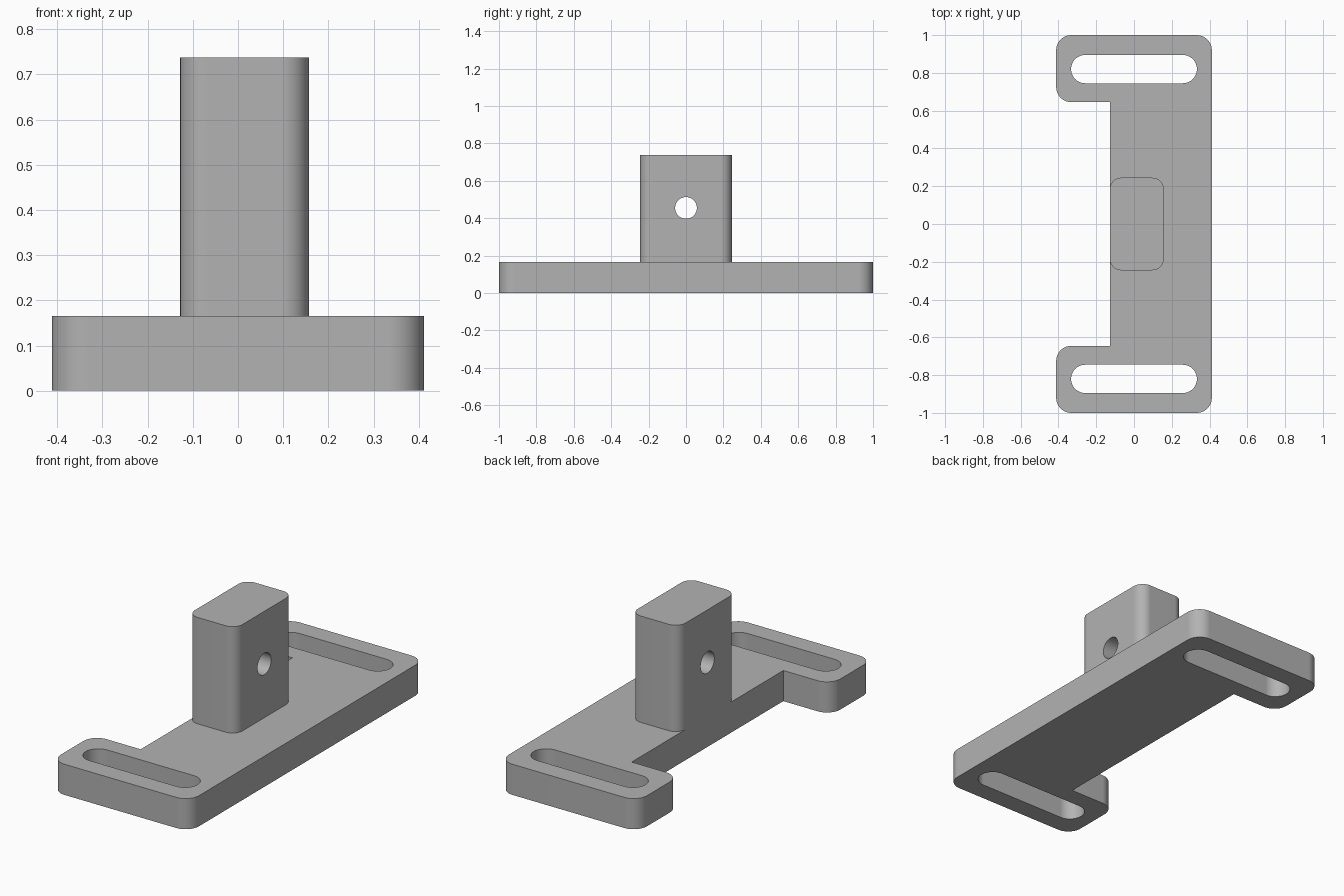
import bpy
import bmesh
from math import cos, sin, pi
from mathutils import Matrix, Vector

default_cube = bpy.data.objects.get("Cube")
if default_cube:
    bpy.data.objects.remove(default_cube, do_unlink=True)

grey = bpy.data.materials.new("plain grey")
grey.use_nodes = True
GREY = (0.45, 0.45, 0.45, 1)
grey.diffuse_color = GREY
grey.node_tree.nodes["Principled BSDF"].inputs["Base Color"].default_value = GREY


def rounded(corners, steps=12):
    """Turn (x, y, radius) corners into an outline with arcs at the corners."""
    outline = []
    for i, (x, y, r) in enumerate(corners):
        p = Vector((x, y))
        if r == 0:
            outline.append(p)
            continue
        a = (Vector(corners[i - 1][:2]) - p).normalized() * r
        b = (Vector(corners[(i + 1) % len(corners)][:2]) - p).normalized() * r
        for k in range(steps + 1):
            t = pi / 2 * k / steps
            outline.append(p + a * (1 - sin(t)) + b * (1 - cos(t)))
    return outline


def rectangle(x0, x1, y0, y1, r):
    return rounded([(x0, y0, r), (x1, y0, r), (x1, y1, r), (x0, y1, r)])


def prism(name, outline, bottom, top, transform=Matrix()):
    """Extrude a closed outline from bottom to top."""
    bm = bmesh.new()
    face = bm.faces.new([bm.verts.new((p.x, p.y, bottom)) for p in outline])
    grown = bmesh.ops.extrude_face_region(bm, geom=[face])["geom"]
    verts = [v for v in grown if isinstance(v, bmesh.types.BMVert)]
    bmesh.ops.translate(bm, verts=verts, vec=(0, 0, top - bottom))
    bmesh.ops.remove_doubles(bm, verts=bm.verts, dist=1e-5)
    bmesh.ops.recalc_face_normals(bm, faces=bm.faces)
    bm.transform(transform)
    mesh = bpy.data.meshes.new(name)
    bm.to_mesh(mesh)
    bm.free()
    mesh.materials.append(grey)
    obj = bpy.data.objects.new(name, mesh)
    bpy.context.collection.objects.link(obj)
    return obj


def cut_and_smooth(obj, cutters):
    """Cut the openings, then shade with crisp edges and flat broad faces."""
    bpy.ops.object.select_all(action="DESELECT")
    bpy.context.view_layer.objects.active = obj
    obj.select_set(True)
    for cutter in cutters:
        mod = obj.modifiers.new("opening", "BOOLEAN")
        mod.operation = "DIFFERENCE"
        mod.solver = "EXACT"
        mod.object = cutter
        bpy.ops.object.modifier_apply(modifier=mod.name)
        bpy.data.objects.remove(cutter, do_unlink=True)
    bpy.ops.object.shade_smooth_by_angle(angle=pi / 6)
    weighted = obj.modifiers.new("flat broad faces", "WEIGHTED_NORMAL")
    weighted.keep_sharp = True


THICK, TOP = 0.165, 0.738
HALF, R = 0.412, 0.08
BACK, ARM = -0.128, 0.645

# Base plate with an arm at each end and a slot through each arm
base = prism("base_plate", rounded([
    (-HALF, -1, R), (HALF, -1, R), (HALF, 1, R), (-HALF, 1, R),
    (-HALF, ARM, R), (BACK, ARM, 0), (BACK, -ARM, 0), (-HALF, -ARM, R),
]), 0, THICK)
slots = [prism("slot_cutter", rectangle(-0.333, 0.333, y - 0.075, y + 0.075, 0.0749),
               -0.1, THICK + 0.1) for y in (-0.82, 0.82)]
cut_and_smooth(base, slots)

# Upright post with a round cross hole
post = prism("post", rectangle(BACK, 0.157, -0.245, 0.245, 0.06), THICK, TOP)
circle = [Vector((cos(i * pi / 24), sin(i * pi / 24))) * 0.058 for i in range(48)]
hole = prism("hole_cutter", circle, -0.5, 0.5,
             Matrix.Translation((0, 0, 0.455)) @ Matrix.Rotation(pi / 2, 4, "Y"))
cut_and_smooth(post, [hole])
